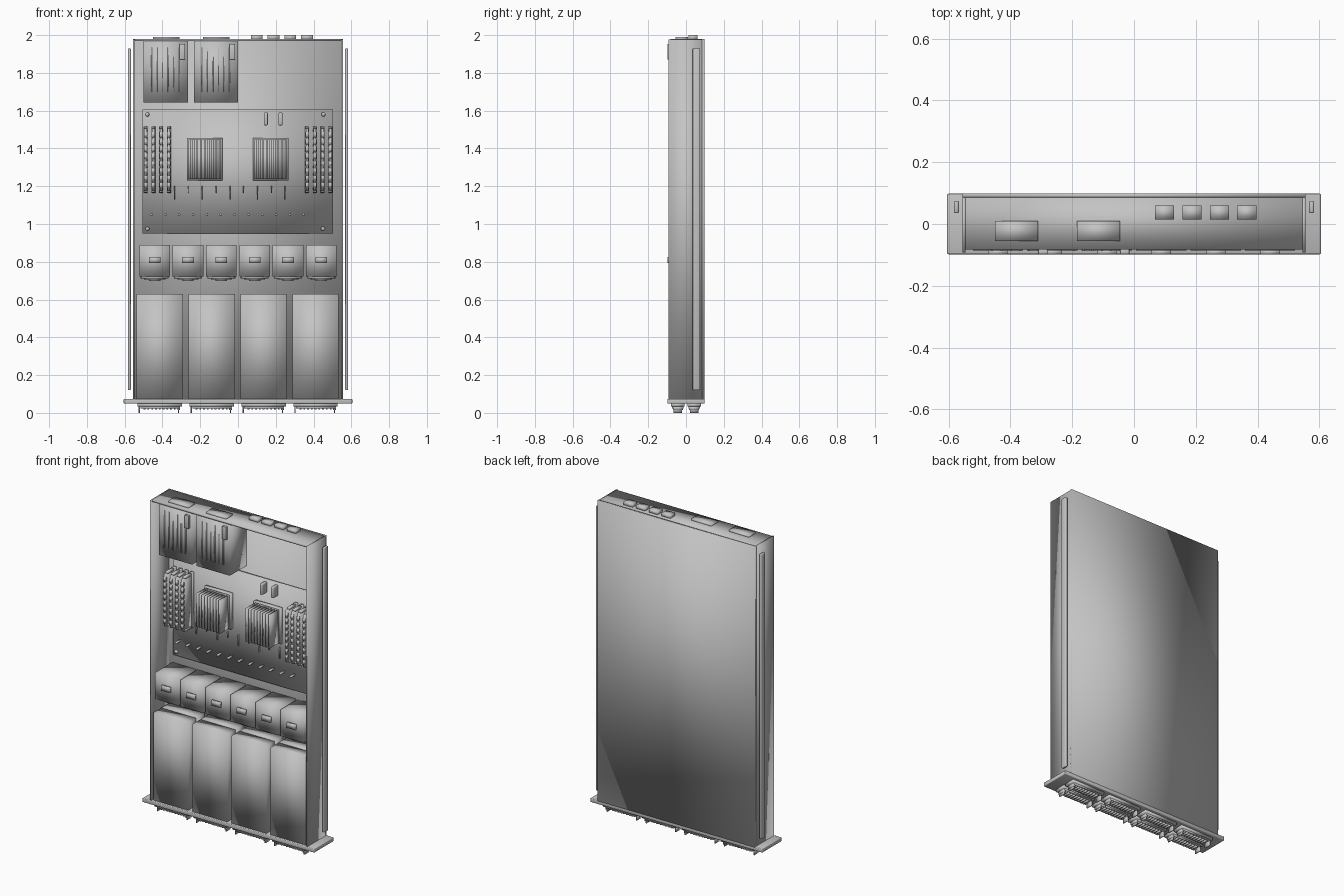
import bpy, bmesh
from mathutils import Matrix, Vector

if "Cube" in bpy.data.objects:
    bpy.data.objects.remove(bpy.data.objects["Cube"])

grey = bpy.data.materials.new("steel_grey")
grey.diffuse_color = (0.55, 0.55, 0.55, 1)
grey.use_nodes = True
grey.node_tree.nodes["Principled BSDF"].inputs["Base Color"].default_value = grey.diffuse_color


def part(name, boxes=(), rods=(), bevel=0.0):
    """One smooth-shaded object from boxes (x0,x1,y0,y1,z0,z1) and rods (centre, axis, radius, length, sides)."""
    bm = bmesh.new()
    for x0, x1, y0, y1, z0, z1 in boxes:
        m = Matrix.Translation(((x0 + x1) / 2, (y0 + y1) / 2, (z0 + z1) / 2))
        m = m @ Matrix.Diagonal((x1 - x0, y1 - y0, z1 - z0, 1))
        bmesh.ops.create_cube(bm, size=1, matrix=m)
    for centre, axis, radius, length, sides in rods:
        turn = Vector((0, 0, 1)).rotation_difference(Vector(axis)).to_matrix().to_4x4()
        bmesh.ops.create_cone(bm, cap_ends=True, segments=sides, radius1=radius, radius2=radius,
                              depth=length, matrix=Matrix.Translation(centre) @ turn)
    for face in bm.faces:
        face.smooth = True
    mesh = bpy.data.meshes.new(name)
    bm.to_mesh(mesh)
    bm.free()
    mesh.materials.append(grey)
    ob = bpy.data.objects.new(name, mesh)
    bpy.context.collection.objects.link(ob)
    if bevel:
        mod = ob.modifiers.new("edge_bevel", "BEVEL")
        mod.width, mod.segments = bevel, 2


def mid(x, w, *rest):
    """Box given by its centre and width in x."""
    return (x - w / 2, x + w / 2) + rest


# Open tray: base panel, side walls, rear wall
part("chassis_base", [(-0.555, 0.555, 0.086, 0.098, 0.07, 1.98)])
part("side_walls", [mid(s * 0.55, 0.01, -0.093, 0.096, 0.07, 1.978) for s in (-1, 1)])
part("rear_wall", [(-0.546, 0.546, -0.083, 0.09, 1.968, 1.98)])

# Face plate with mounting ears, and slide rails
part("face_plate", [(-0.605, 0.605, -0.098, 0.098, 0.049, 0.074)], bevel=0.004)
part("slide_rails", [mid(s * 0.575, 0.016, 0.035, 0.075, 0.12, 1.93) for s in (-1, 1)], bevel=0.005)

# Drive bays: four columns, two layers, each with a caddy front below the face plate
bay_x = [-0.4145 + 0.275 * i for i in range(4)]
drives, caddies, slats, latches = [], [], [], []
for x in bay_x:
    for y in (-0.043, 0.043):
        drives.append(mid(x, 0.245, y - 0.04, y + 0.04, 0.072, 0.63))
        caddies.append(mid(x, 0.235, y - 0.036, y + 0.036, 0.033, 0.051))
        for dy in (-0.026, 0.026):
            caddies.append(mid(x, 0.205, y + dy - 0.004, y + dy + 0.004, 0.024, 0.034))
        for i in range(9):
            slats.append(mid(x - 0.08 + 0.02 * i, 0.009, y - 0.024, y + 0.024, 0.018, 0.034))
        latches.append(mid(x + 0.1, 0.014, y - 0.026, y + 0.026, 0.014, 0.034))
        for dx in (-0.108, 0.1):
            latches.append(mid(x + dx, 0.006, y - 0.022, y + 0.022, 0.0, 0.034))
part("drives", drives)
part("caddy_fronts", caddies)
part("caddy_slats", slats)
part("caddy_latches", latches)

# Fan row with round grilles facing the drives and pull tabs in front
fan_x = [-0.441 + 0.1764 * i for i in range(6)]
part("fan_housings", [mid(x, 0.162, -0.086, 0.086, 0.722, 0.89) for x in fan_x])
part("fan_tabs", [mid(x, 0.062, -0.098, -0.085, 0.793, 0.826) for x in fan_x])
part("fan_grilles", rods=[((x, 0, z), (0, 0, 1), r, 0.012, 24)
                          for x in fan_x for r, z in ((0.074, 0.718), (0.056, 0.711), (0.03, 0.705))])

# Main board with corner screws
part("main_board", [(-0.505, 0.503, 0.068, 0.078, 0.95, 1.605)])
part("board_standoffs", rods=[((x, 0.074, z), (0, 1, 0), 0.011, 0.03, 12)
                              for x, z in ((-0.48, 1.58), (0.452, 1.58), (-0.48, 0.975), (0.45, 0.975))])

# Processor heatsinks: base plate and upright fins
bases, fins = [], []
for x in (-0.176, 0.173):
    bases.append(mid(x, 0.188, 0.045, 0.07, 1.23, 1.455))
    bases.append(mid(x, 0.168, 0.03, 0.046, 1.237, 1.448))
    for i in range(9):
        fins.append(mid(x - 0.08 + 0.02 * i, 0.01, -0.05, 0.032, 1.237, 1.448))
part("heatsink_bases", bases)
part("heatsink_fins", fins)

# Memory modules with edge chips, sockets and end clips
modules, chips, clips = [], [], []
for s in (-1, 1):
    for d in (0.366, 0.407, 0.448, 0.489):
        x = s * d
        modules.append(mid(x, 0.012, -0.036, 0.06, 1.175, 1.505))
        clips.append(mid(x, 0.02, 0.045, 0.07, 1.165, 1.515))
        for z in (1.168, 1.502):
            clips.append(mid(x, 0.018, -0.02, 0.05, z, z + 0.012))
        for i in range(8):
            z = 1.192 + 0.038 * i
            chips.append(mid(x, 0.018, -0.04, -0.03, z, z + 0.028))
part("memory_modules", modules)
part("memory_chips", chips)
part("memory_sockets", clips)

# Small board components
part("board_chips", [mid(x, 0.021, 0.02, 0.07, 1.522, 1.59) for x in (0.147, 0.225)], bevel=0.005)
part("board_ribs", [mid(-0.41 + 0.0733 * i, 0.005, 0.06, 0.07, 1.165 - 0.035 * (i % 2), 1.2)
                    for i in range(10)])
part("capacitors", rods=[((-0.458 + 0.0733 * i, 0.05, 1.05), (0, 1, 0), 0.007, 0.04, 10)
                         for i in range(12)])

# Power supplies with vent ribs, release tabs and rear sockets
psu, ribs, tabs, sockets = [], [], [], []
for x in (-0.382, -0.117):
    psu.append(mid(x, 0.234, -0.082, 0.085, 1.643, 1.97))
    for i in range(6):
        ribs.append(mid(x - 0.077 + 0.03 * i, 0.006, -0.087, -0.08, 1.7, 1.935 - 0.05 * (i in (2, 4))))
    tabs.append(mid(x + 0.087, 0.03, -0.098, -0.081, 1.87, 1.953))
    sockets.append(mid(x + 0.002, 0.14, -0.055, 0.01, 1.975, 1.99))
part("power_supplies", psu)
part("power_vent_ribs", ribs)
part("power_release_tabs", tabs, bevel=0.003)
part("power_sockets", sockets)

# Rear connector ports
part("rear_ports", [mid(x, 0.062, 0.014, 0.06, 1.975, 2.0) for x in (0.099, 0.188, 0.277, 0.365)])
